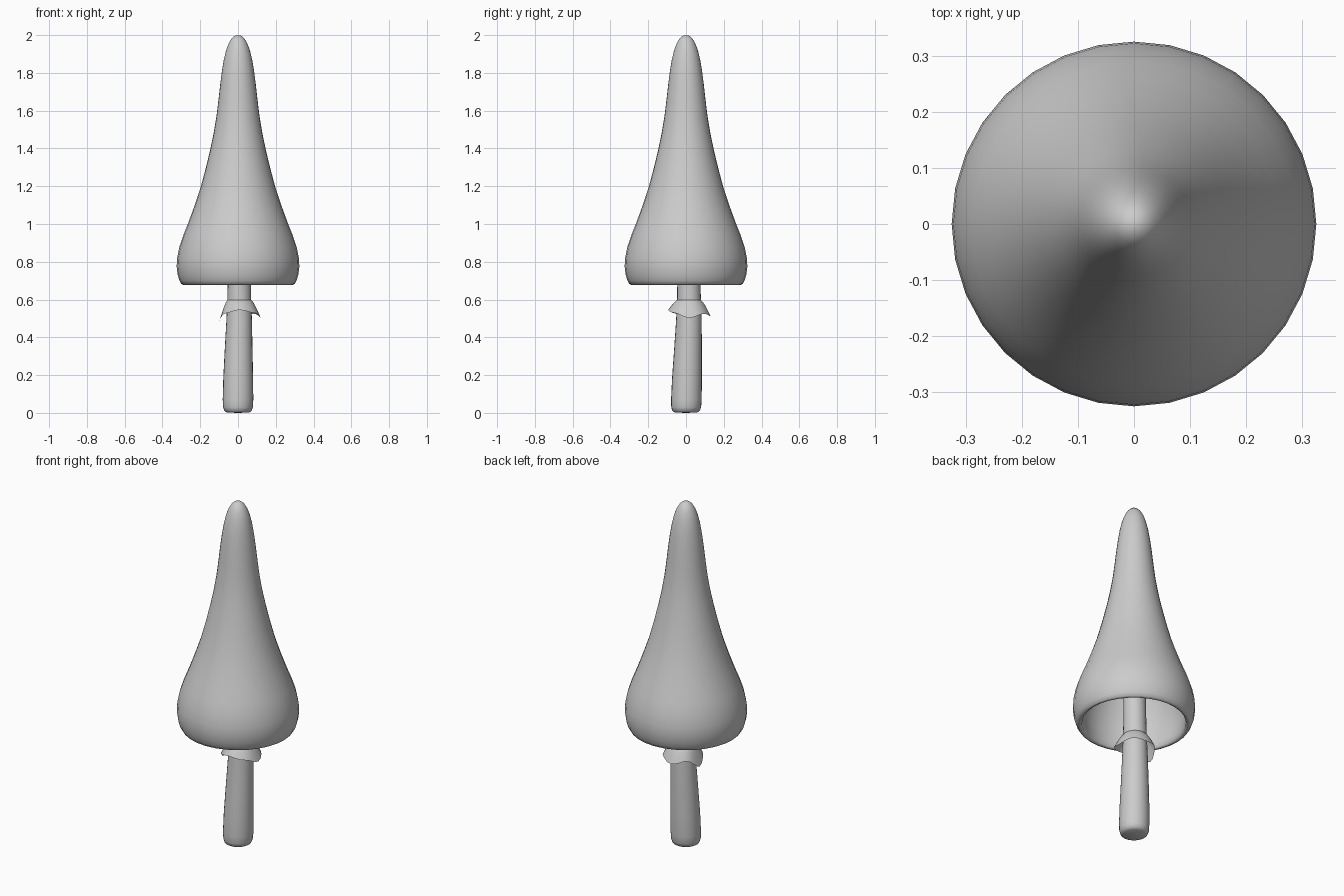
import bpy, bmesh, math


def make_object(name, rings, angle=60):
    """Skin a list of rings (lists of points); a one-point ring is a pole."""
    bm = bmesh.new()
    loops = [[bm.verts.new(p) for p in ring] for ring in rings]
    for a, b in zip(loops, loops[1:]):
        n = max(len(a), len(b))
        for i in range(n):
            j = (i + 1) % n
            if len(a) == 1:
                bm.faces.new((a[0], b[j], b[i]))
            elif len(b) == 1:
                bm.faces.new((a[i], a[j], b[0]))
            else:
                bm.faces.new((a[i], a[j], b[j], b[i]))
    bmesh.ops.recalc_face_normals(bm, faces=bm.faces)
    mesh = bpy.data.meshes.new(name)
    bm.to_mesh(mesh)
    bm.free()
    obj = bpy.data.objects.new(name, mesh)
    bpy.context.collection.objects.link(obj)
    bpy.context.view_layer.objects.active = obj
    obj.select_set(True)
    bpy.ops.object.shade_smooth_by_angle(angle=math.radians(angle))
    obj.select_set(False)
    return obj


def circle(r, z, n=32, cx=0.0, cy=0.0):
    if r == 0:
        return [(cx, cy, z)]
    return [(cx + r * math.cos(2 * math.pi * i / n),
             cy + r * math.sin(2 * math.pi * i / n), z) for i in range(n)]


# Tall bell cap: outer skin from the tip, round the lip, then hollow inside
cap_profile = [(0, 2.0), (0.018, 1.996), (0.035, 1.981), (0.050, 1.955),
               (0.063, 1.92), (0.075, 1.87), (0.085, 1.81), (0.094, 1.74),
               (0.103, 1.66), (0.114, 1.57), (0.129, 1.48), (0.148, 1.39),
               (0.172, 1.29), (0.199, 1.19), (0.229, 1.10), (0.262, 1.01),
               (0.290, 0.94), (0.310, 0.88), (0.322, 0.82), (0.325, 0.775),
               (0.319, 0.73), (0.310, 0.70), (0.300, 0.682), (0.288, 0.677),
               (0.276, 0.686), (0.275, 0.72), (0.280, 0.78), (0.272, 0.86),
               (0.245, 0.95), (0.205, 1.06), (0.165, 1.18), (0.125, 1.30),
               (0.09, 1.40), (0, 1.44)]
make_object("cap", [circle(r, z) for r, z in cap_profile])

# Slightly leaning stem: radius, height, centre x, centre y
stem_profile = [(0, 0.0, 0, 0), (0.058, 0.002, 0, 0), (0.072, 0.010, 0, 0),
                (0.079, 0.03, 0, 0.001), (0.081, 0.07, 0, 0.002),
                (0.079, 0.18, 0.001, 0.005), (0.074, 0.32, 0.003, 0.010),
                (0.068, 0.48, 0.006, 0.015), (0.063, 0.60, 0.007, 0.016),
                (0.061, 0.70, 0.007, 0.015), (0.060, 1.0, 0.004, 0.008),
                (0.060, 1.40, 0, 0), (0, 1.41, 0, 0)]
make_object("stem", [circle(r, z, 24, cx, cy) for r, z, cx, cy in stem_profile])

# Thin wavy skirt; hem (radius, height) every 45 degrees, starting at +x
hem = [(0.113, 0.503), (0.108, 0.525), (0.115, 0.510), (0.105, 0.530),
       (0.107, 0.480), (0.105, 0.527), (0.110, 0.545), (0.110, 0.530)]
N = 32


def skirt_ring(t):
    ring = []
    for i in range(N):
        k, f = divmod(i * 8 / N, 1)
        f = f * f * (3 - 2 * f)
        a, b = hem[int(k)], hem[(int(k) + 1) % 8]
        hr, hz = a[0] + (b[0] - a[0]) * f, a[1] + (b[1] - a[1]) * f
        ang = 2 * math.pi * i / N
        r = 0.064 + (hr - 0.064) * t
        z = 0.597 + (hz - 0.597) * t ** 1.3
        ring.append((0.007 + r * math.cos(ang), 0.016 + r * math.sin(ang), z))
    return ring


make_object("skirt", [skirt_ring(t) for t in (0, 0.2, 0.45, 0.7, 1)])
